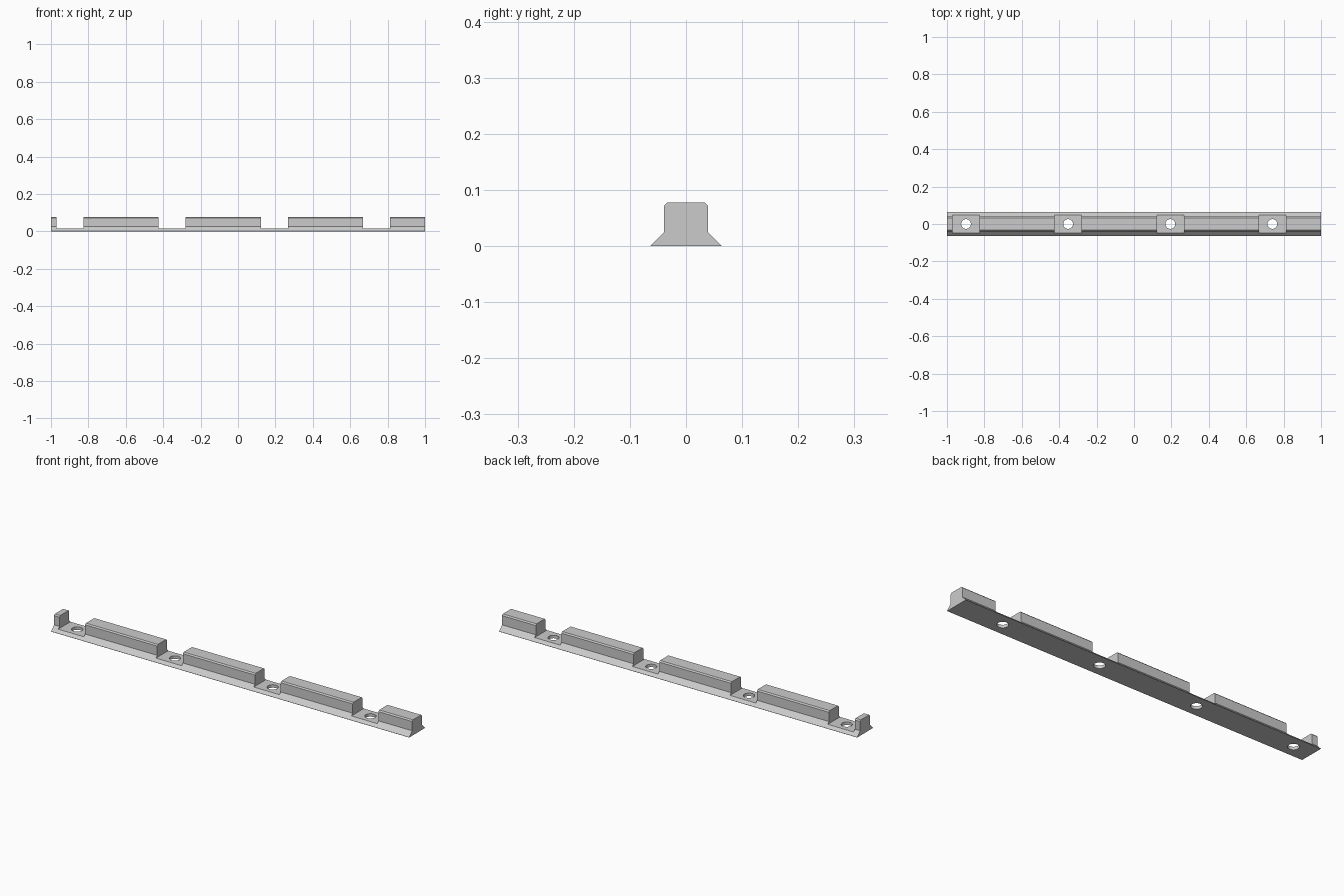
import bpy
import bmesh

cube = bpy.data.objects.get("Cube")
if cube:
    bpy.data.objects.remove(cube, do_unlink=True)

PITCH, FIRST = 0.546, -0.898
NOTCH_WIDTH, NOTCH_FLOOR, HOLE_RADIUS = 0.144, 0.015, 0.026

grey = bpy.data.materials.new("light grey")
grey.use_nodes = True
colour = (0.6, 0.6, 0.6, 1)
grey.diffuse_color = colour
grey.node_tree.nodes["Principled BSDF"].inputs["Base Color"].default_value = colour


def make_object(name, bm):
    bmesh.ops.recalc_face_normals(bm, faces=bm.faces)
    mesh = bpy.data.meshes.new(name)
    bm.to_mesh(mesh)
    bm.free()
    mesh.materials.append(grey)
    obj = bpy.data.objects.new(name, mesh)
    bpy.context.collection.objects.link(obj)
    return obj


# Rail: mirrored half profile with flared foot and chamfered top, swept along x
half = [(0.063, 0), (0.063, 0.001), (0.039, 0.025), (0.039, 0.072), (0.033, 0.078)]
profile = half + [(-y, z) for y, z in reversed(half)]
bm = bmesh.new()
face = bm.faces.new([bm.verts.new((-1, y, z)) for y, z in profile])
swept = bmesh.ops.extrude_face_region(bm, geom=[face])["geom"]
bmesh.ops.translate(bm, vec=(2, 0, 0),
                    verts=[v for v in swept if isinstance(v, bmesh.types.BMVert)])
rail = make_object("mounting_rail", bm)

# Cutters: box notches down to the foot, then screw holes through it
notches, holes = bmesh.new(), bmesh.new()
for i in range(4):
    x = FIRST + i * PITCH
    box = bmesh.ops.create_cube(notches, size=1)["verts"]
    bmesh.ops.scale(notches, vec=(NOTCH_WIDTH, 0.2, 0.1), verts=box)
    bmesh.ops.translate(notches, vec=(x, 0, NOTCH_FLOOR + 0.05), verts=box)
    pin = bmesh.ops.create_cone(holes, cap_ends=True, segments=32, depth=0.2,
                                radius1=HOLE_RADIUS, radius2=HOLE_RADIUS)["verts"]
    bmesh.ops.translate(holes, vec=(x, 0, 0), verts=pin)

for name, cutter_mesh in (("notch_cutter", notches), ("hole_cutter", holes)):
    cutter = make_object(name, cutter_mesh)
    bpy.context.view_layer.objects.active = rail
    cut = rail.modifiers.new(name, "BOOLEAN")
    cut.operation = "DIFFERENCE"
    cut.solver = "EXACT"
    cut.object = cutter
    bpy.ops.object.modifier_apply(modifier=cut.name)
    bpy.data.objects.remove(cutter, do_unlink=True)

# Smooth hole walls, sharp edges elsewhere
bpy.ops.object.select_all(action="DESELECT")
rail.select_set(True)
bpy.context.view_layer.objects.active = rail
bpy.ops.object.shade_smooth_by_angle()
